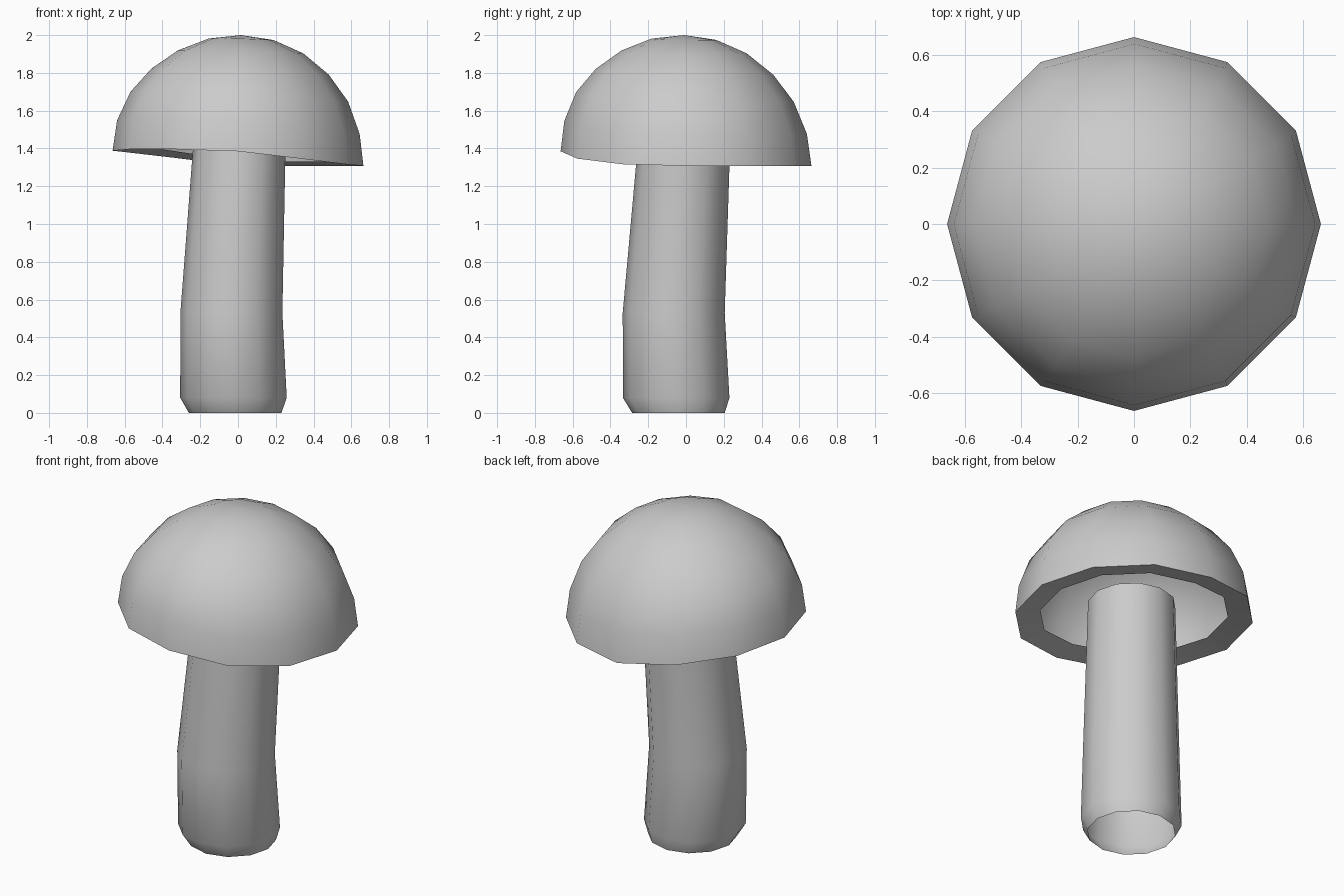
import bpy, bmesh
from math import cos, sin, tau, radians

if "Cube" in bpy.data.objects:
    bpy.data.objects.remove(bpy.data.objects["Cube"])

SIDES = 12
# Uneven height of the cap rim around the circle, starting at +x
RIM_Z = [1.308, 1.306, 1.306, 1.308, 1.35, 1.378,
         1.388, 1.396, 1.396, 1.385, 1.346, 1.316]
RIM_MID = 1.35


def build(name, rings, pole=None):
    """Skin rings of (cx, cy, z, radius, rim waviness), optionally closed by a pole."""
    bm = bmesh.new()
    loops = []
    for cx, cy, z, r, wave in rings:
        loops.append([bm.verts.new((cx + r * cos(tau * i / SIDES),
                                    cy + r * sin(tau * i / SIDES),
                                    z + wave * (RIM_Z[i] - RIM_MID)))
                      for i in range(SIDES)])
    for a, b in zip(loops, loops[1:]):
        for i in range(SIDES):
            j = (i + 1) % SIDES
            bm.faces.new((a[i], a[j], b[j], b[i]))
    if pole:
        tip = bm.verts.new(pole)
        for i in range(SIDES):
            bm.faces.new((loops[-1][i], loops[-1][(i + 1) % SIDES], tip))
    mesh = bpy.data.meshes.new(name)
    bm.to_mesh(mesh)
    bm.free()
    obj = bpy.data.objects.new(name, mesh)
    bpy.context.collection.objects.link(obj)
    bpy.ops.object.select_all(action='DESELECT')
    obj.select_set(True)
    bpy.context.view_layer.objects.active = obj
    bpy.ops.object.shade_smooth_by_angle(angle=radians(50))
    return obj


# Domed cap: inward lip, crooked rim, then rings up to the crown
build("mushroom_cap", [
    (0, 0, 1.375, 0.525, 1),
    (0, 0, 1.35, 0.664, 1),
    (0.002, -0.002, 1.515, 0.642, 0.9),
    (0.007, -0.006, 1.675, 0.576, 0.65),
    (0.011, -0.008, 1.807, 0.470, 0.4),
    (0.014, -0.010, 1.912, 0.331, 0.2),
    (0.017, -0.010, 1.978, 0.172, 0.1),
], pole=(0.016, -0.010, 2.0))

# Bent stem: open tube with a chamfered foot, ending inside the cap
build("mushroom_stem", [
    (-0.015, -0.040, 0.0, 0.245, 0),
    (-0.024, -0.052, 0.08, 0.282, 0),
    (-0.035, -0.065, 0.53, 0.270, 0),
    (0.008, -0.010, 1.43, 0.244, 0),
])
